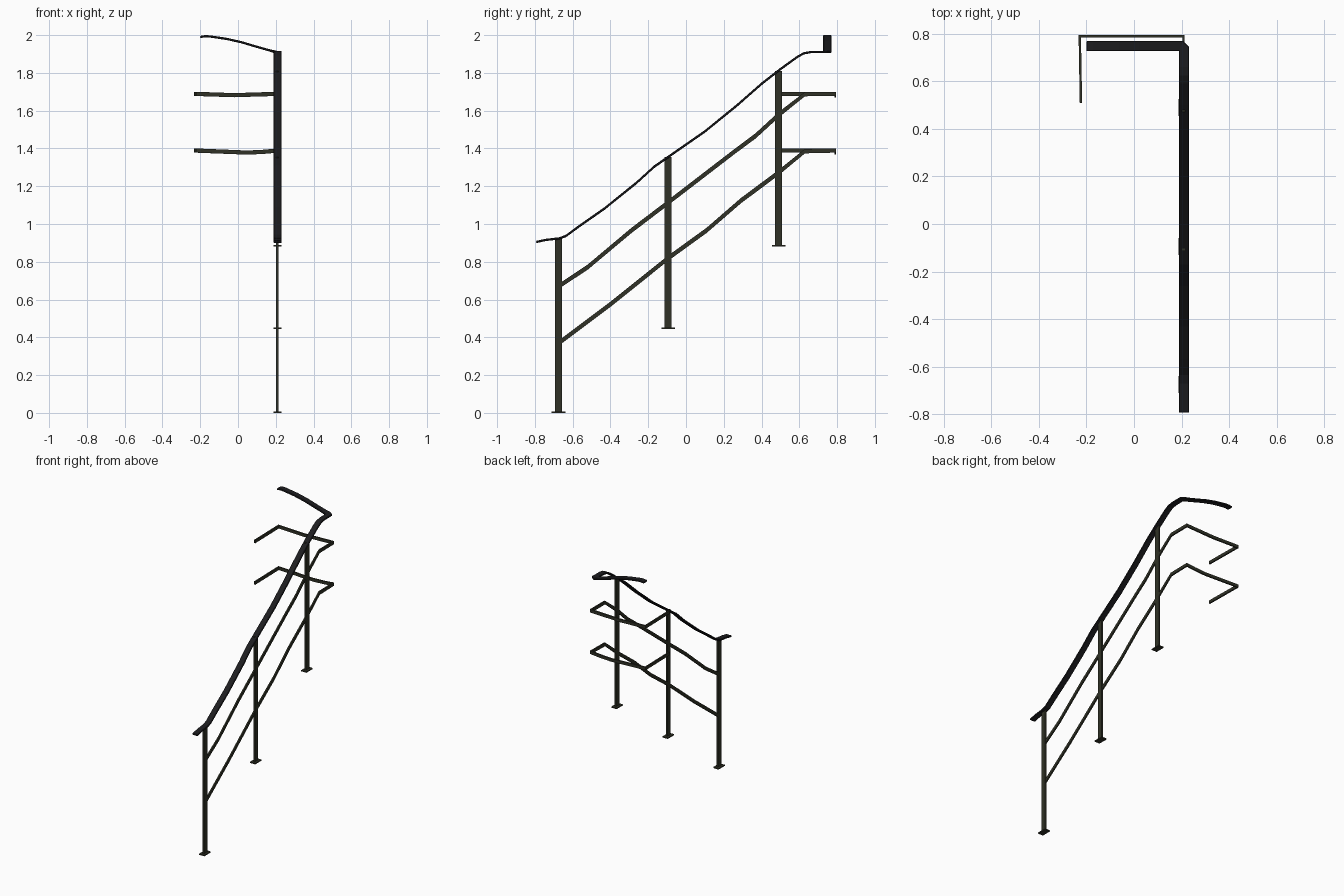
import bpy, bmesh
from mathutils import Vector

if "Cube" in bpy.data.objects:
    bpy.data.objects.remove(bpy.data.objects["Cube"])


def material(name, rgb):
    m = bpy.data.materials.new(name)
    m.diffuse_color = (*rgb, 1)
    m.use_nodes = True
    m.node_tree.nodes["Principled BSDF"].inputs["Base Color"].default_value = m.diffuse_color
    return m


RAIL = material("near_black_handrail", (0.012, 0.012, 0.014))
IRON = material("dark_olive_iron", (0.029, 0.031, 0.019))


def finish(bm, name, mat, bevel=0):
    bmesh.ops.recalc_face_normals(bm, faces=bm.faces[:])
    me = bpy.data.meshes.new(name)
    bm.to_mesh(me)
    bm.free()
    ob = bpy.data.objects.new(name, me)
    bpy.context.collection.objects.link(ob)
    me.materials.append(mat)
    if bevel:
        mod = ob.modifiers.new("soft_edges", 'BEVEL')
        mod.width = bevel
        mod.segments = 1
        mod.limit_method = 'ANGLE'
        mod.angle_limit = 1.0
    return ob


def sweep(name, path, width, height, mat, bevel=0):
    """Flat bar swept along a path, mitred in plan, always upright."""
    pts = [Vector(p) for p in path]
    segs = [(b - a) for a, b in zip(pts, pts[1:])]
    bm = bmesh.new()
    rings = []
    for i, p in enumerate(pts):
        a = segs[max(i - 1, 0)]
        b = segs[min(i, len(segs) - 1)]
        da, db = a.xy.normalized(), b.xy.normalized()
        na, nb = Vector((-da.y, da.x)), Vector((-db.y, db.x))
        n = (na + nb).normalized()
        n = n * (width / 2 / n.dot(nb))
        slope = (a.z / a.xy.length + b.z / b.xy.length) / 2
        h = height / 2 * (1 + slope * slope) ** 0.5
        rings.append([bm.verts.new((p.x + s * n.x, p.y + s * n.y, p.z + t * h))
                      for s, t in ((-1, -1), (1, -1), (1, 1), (-1, 1))])
    for r, q in zip(rings, rings[1:]):
        for k in range(4):
            bm.faces.new((r[k], r[(k + 1) % 4], q[(k + 1) % 4], q[k]))
    bm.faces.new(rings[0])
    bm.faces.new(rings[-1])
    return finish(bm, name, mat, bevel)


def box(name, centre, size, mat, bevel=0):
    bm = bmesh.new()
    bmesh.ops.create_cube(bm, size=1)
    for v in bm.verts:
        v.co = Vector(c + s * k for c, s, k in zip(centre, size, v.co))
    return finish(bm, name, mat, bevel)


X = 0.208

# Handrail: climbs along y, then turns across the back
climb = [(-0.793, 0.905), (-0.74, 0.916), (-0.67, 0.924), (-0.635, 0.937),
         (-0.57, 0.985), (-0.43, 1.083), (-0.26, 1.22), (-0.17, 1.302),
         (-0.08, 1.365), (0.1, 1.49), (0.27, 1.628), (0.4, 1.742),
         (0.5, 1.82), (0.59, 1.885), (0.625, 1.904), (0.66, 1.91), (0.735, 1.911)]
across = [(0.197, 1.911), (0.16, 1.921), (0.09, 1.941), (0.02, 1.962),
          (-0.06, 1.98), (-0.15, 1.993), (-0.175, 1.994), (-0.2, 1.99)]
sweep("handrail", [(0.21, y, z) for y, z in climb]
      + [(x, 0.748, z) for x, z in across], 0.043, 0.012, RAIL, 0.003)

# Mid rails: sloped run, level turn across the back, short return on the left
upper = [(-0.665, 0.676), (-0.52, 0.772), (-0.29, 0.965), (-0.09, 1.117),
         (0.26, 1.386), (0.37, 1.468), (0.49, 1.578), (0.63, 1.688)]
lower = [(-0.665, 0.376), (-0.4, 0.575), (-0.1, 0.815), (0.11, 0.967),
         (0.29, 1.123), (0.49, 1.272), (0.63, 1.386)]
for name, run, z, sag_x, sag in (("upper_mid_rail", upper, 1.689, -0.02, 0.007),
                                 ("lower_mid_rail", lower, 1.389, 0.05, 0.011)):
    path = [(X, y, h) for y, h in run]
    path += [(X, 0.79, z), (sag_x + 0.09, 0.79, z - sag * 0.6),
             (sag_x, 0.79, z - sag), (-0.228, 0.79, z), (-0.223, 0.508, z)]
    sweep(name, path, 0.01, 0.022, IRON)

# Flat posts with base plates
for name, y, z0, z1 in (("lower", -0.675, 0.0, 0.924),
                        ("middle", -0.095, 0.443, 1.356),
                        ("top", 0.49, 0.882, 1.811)):
    box(name + "_post", (X, y, (z0 + z1) / 2), (0.012, 0.038, z1 - z0), IRON)
    box(name + "_base_plate", (X, y, z0 + 0.004), (0.042, 0.072, 0.008), IRON)
